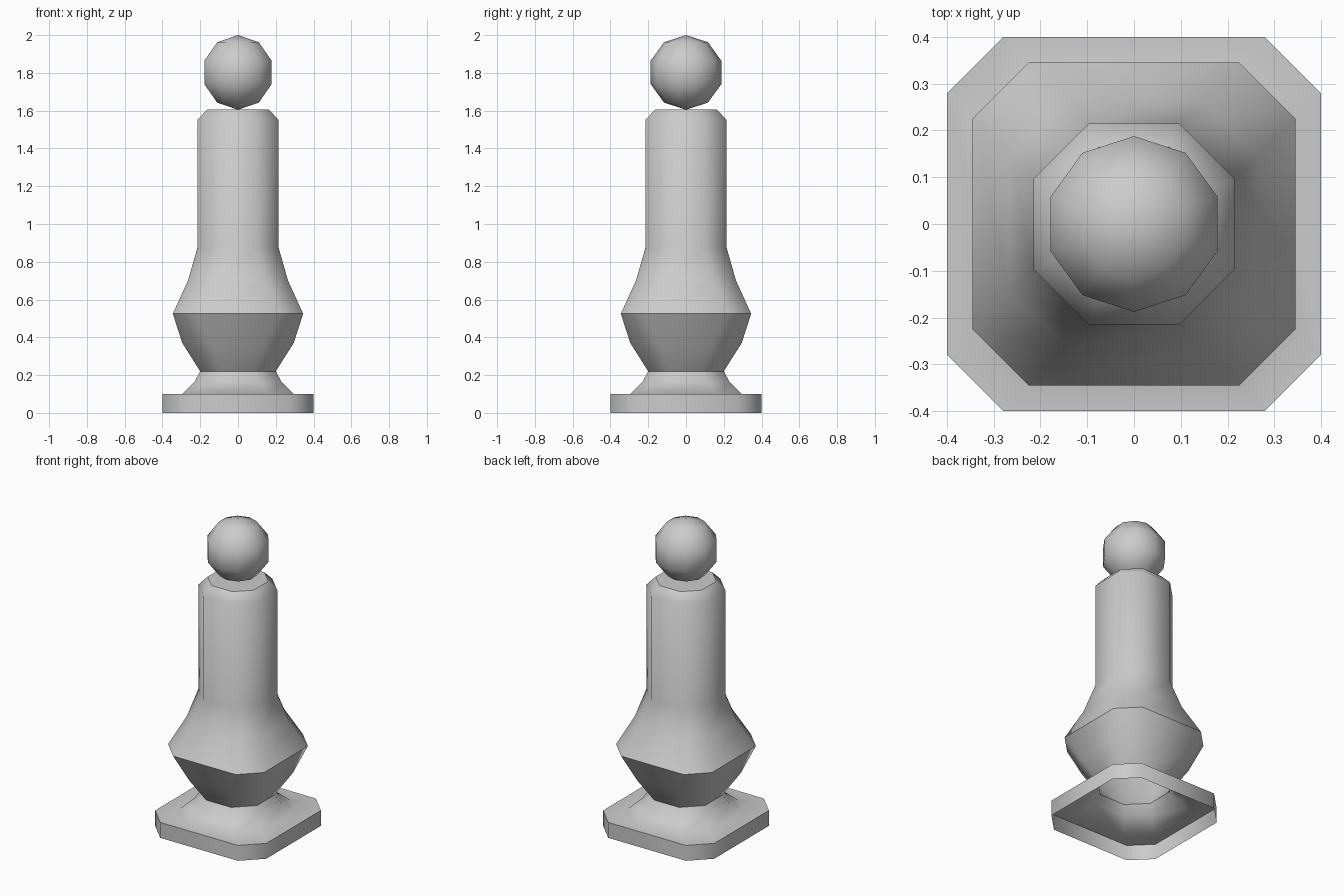
import bpy
import bmesh

cube = bpy.data.objects.get("Cube")
if cube:
    bpy.data.objects.remove(cube)

grey = bpy.data.materials.new("light_grey")
grey.use_nodes = True
COLOUR = (0.6, 0.6, 0.6, 1)
grey.diffuse_color = COLOUR
grey.node_tree.nodes["Principled BSDF"].inputs["Base Color"].default_value = COLOUR


def finish(name, bm):
    """Turn a bmesh into a smooth shaded, grey object."""
    for face in bm.faces:
        face.smooth = True
    mesh = bpy.data.meshes.new(name)
    bm.to_mesh(mesh)
    bm.free()
    mesh.materials.append(grey)
    obj = bpy.data.objects.new(name, mesh)
    bpy.context.collection.objects.link(obj)
    return obj


def chamfered_square(bm, half, flat, z):
    """Ring of eight vertices: a square with its corners cut off."""
    ring, x, y = [], half, flat
    for _ in range(4):
        ring += [bm.verts.new((x, -y, z)), bm.verts.new((x, y, z))]
        x, y = y, x
        # step a quarter turn
        x, y = half, flat
    for i, v in enumerate(ring):
        for _ in range(i // 2):
            v.co.x, v.co.y = -v.co.y, v.co.x
    return ring


# Post: height, half width, half length of the straight side, sharp ring
PROFILE = [
    (0.0, 0.40, 0.28, True),      # open foot
    (0.10, 0.40, 0.28, True),     # plinth top
    (0.10, 0.295, 0.17, False),   # flared neck
    (0.165, 0.23, 0.115, False),
    (0.22, 0.20, 0.09, True),
    (0.37, 0.295, 0.145, False),  # belly
    (0.525, 0.345, 0.225, True),
    (0.70, 0.265, 0.145, False),
    (0.875, 0.215, 0.097, False), # shaft
    (1.55, 0.215, 0.097, False),
    (1.605, 0.165, 0.075, True),
]
bm = bmesh.new()
rings = [chamfered_square(bm, half, flat, z) for z, half, flat, _ in PROFILE]
for low, high in zip(rings, rings[1:]):
    for i in range(8):
        j = (i + 1) % 8
        bm.faces.new((low[i], low[j], high[j], high[i]))
bm.faces.new(rings[-1])
for ring, (_, _, _, sharp) in zip(rings, PROFILE):
    for i in range(8):
        bm.edges.get((ring[i], ring[(i + 1) % 8])).smooth = not sharp
finish("post", bm)

# Ball on top
bm = bmesh.new()
bmesh.ops.create_uvsphere(bm, u_segments=10, v_segments=5, radius=0.1975)
ball = finish("ball", bm)
ball.location.z = 1.8025
